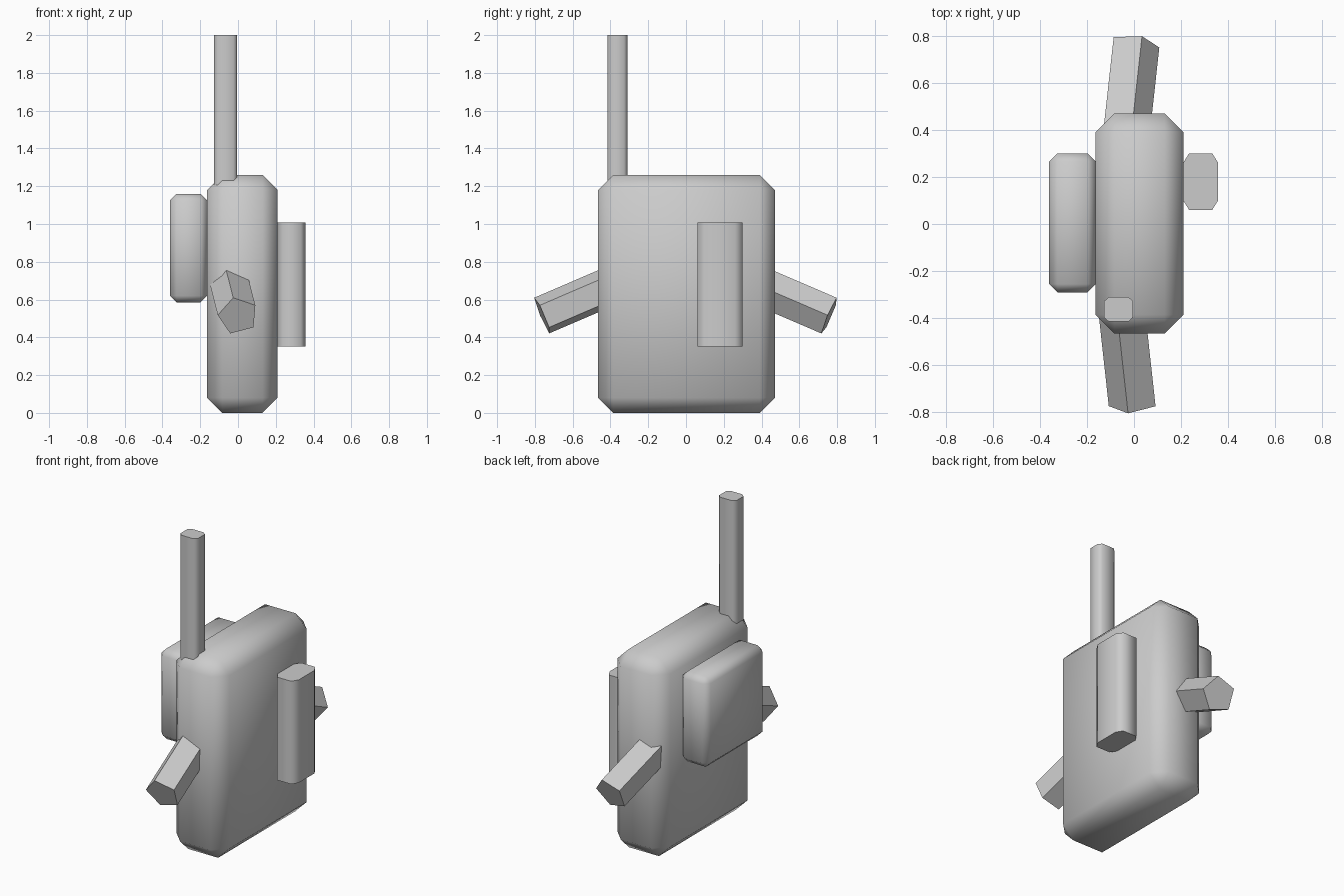
import bpy, bmesh, math
from mathutils import Vector

default = bpy.data.objects.get("Cube")
if default:
    bpy.data.objects.remove(default)

# Single plain grey material
grey = bpy.data.materials.new("plain_grey")
grey.use_nodes = True
COLOR = (0.6, 0.6, 0.6, 1)
grey.diffuse_color = COLOR
grey.node_tree.nodes["Principled BSDF"].inputs["Base Color"].default_value = COLOR


def finish(bm, name, smooth):
    bmesh.ops.recalc_face_normals(bm, faces=bm.faces)
    mesh = bpy.data.meshes.new(name)
    bm.to_mesh(mesh)
    bm.free()
    mesh.materials.append(grey)
    obj = bpy.data.objects.new(name, mesh)
    bpy.context.collection.objects.link(obj)
    if smooth:
        bpy.ops.object.select_all(action="DESELECT")
        obj.select_set(True)
        bpy.context.view_layer.objects.active = obj
        bpy.ops.object.shade_smooth_by_angle(angle=math.radians(70))
    return obj


def rounded_box(name, low, high, bevel):
    """Box with a one-step chamfer on every edge."""
    bm = bmesh.new()
    bmesh.ops.create_cube(bm, size=1)
    low, high = Vector(low), Vector(high)
    for v in bm.verts:
        v.co = (low + high) / 2 + v.co * (high - low)
    bmesh.ops.bevel(bm, geom=bm.edges[:], offset=bevel, segments=1,
                    profile=0.5, affect="EDGES")
    return finish(bm, name, True)


def prism(name, ring, direction, smooth):
    """Extrude a closed ring of points along a direction."""
    bm = bmesh.new()
    base = bm.faces.new([bm.verts.new(p) for p in ring])
    extruded = bmesh.ops.extrude_face_region(bm, geom=[base], use_keep_orig=True)
    moved = [g for g in extruded["geom"] if isinstance(g, bmesh.types.BMVert)]
    bmesh.ops.translate(bm, verts=moved, vec=direction)
    return finish(bm, name, smooth)


def upright(name, low, high, cut_x, cut_y):
    """Upright post with chamfered corners and flat ends."""
    (x0, y0, z0), (x1, y1, z1) = low, high
    ring = [(x0 + cut_x, y0), (x1 - cut_x, y0), (x1, y0 + cut_y), (x1, y1 - cut_y),
            (x1 - cut_x, y1), (x0 + cut_x, y1), (x0, y1 - cut_y), (x0, y0 + cut_y)]
    return prism(name, [(x, y, z0) for x, y in ring], Vector((0, 0, z1 - z0)), True)


def arm(name, side, roll):
    """Five-sided bar sloping down and outwards from the body."""
    axis = Vector((0.11, side, -0.43)).normalized()
    across = Vector((1, -0.11 * side, 0)).normalized()
    up = across.cross(axis) * side
    tip = Vector((0, 0.76 * side, 0.514))
    ring = []
    for i in range(5):
        a = math.radians(roll + 72 * i)
        ring.append(tip + 0.108 * (math.cos(a) * across + math.sin(a) * up))
    return prism(name, ring, -0.45 * axis, False)


# Body and side pack
rounded_box("body", (-0.163, -0.465, 0), (0.21, 0.47, 1.26), 0.08)
rounded_box("side_pack", (-0.36, -0.29, 0.585), (-0.163, 0.30, 1.16), 0.035)

# Side column and mast
upright("side_column", (0.209, 0.06, 0.352), (0.357, 0.30, 1.007), 0.025, 0.04)
upright("mast", (-0.127, -0.415, 1.1), (-0.004, -0.31, 2.0), 0.02, 0.018)

# Front and back arms, rolled as mirror images
arm("front_arm", -1, 34)
arm("back_arm", 1, 2)
